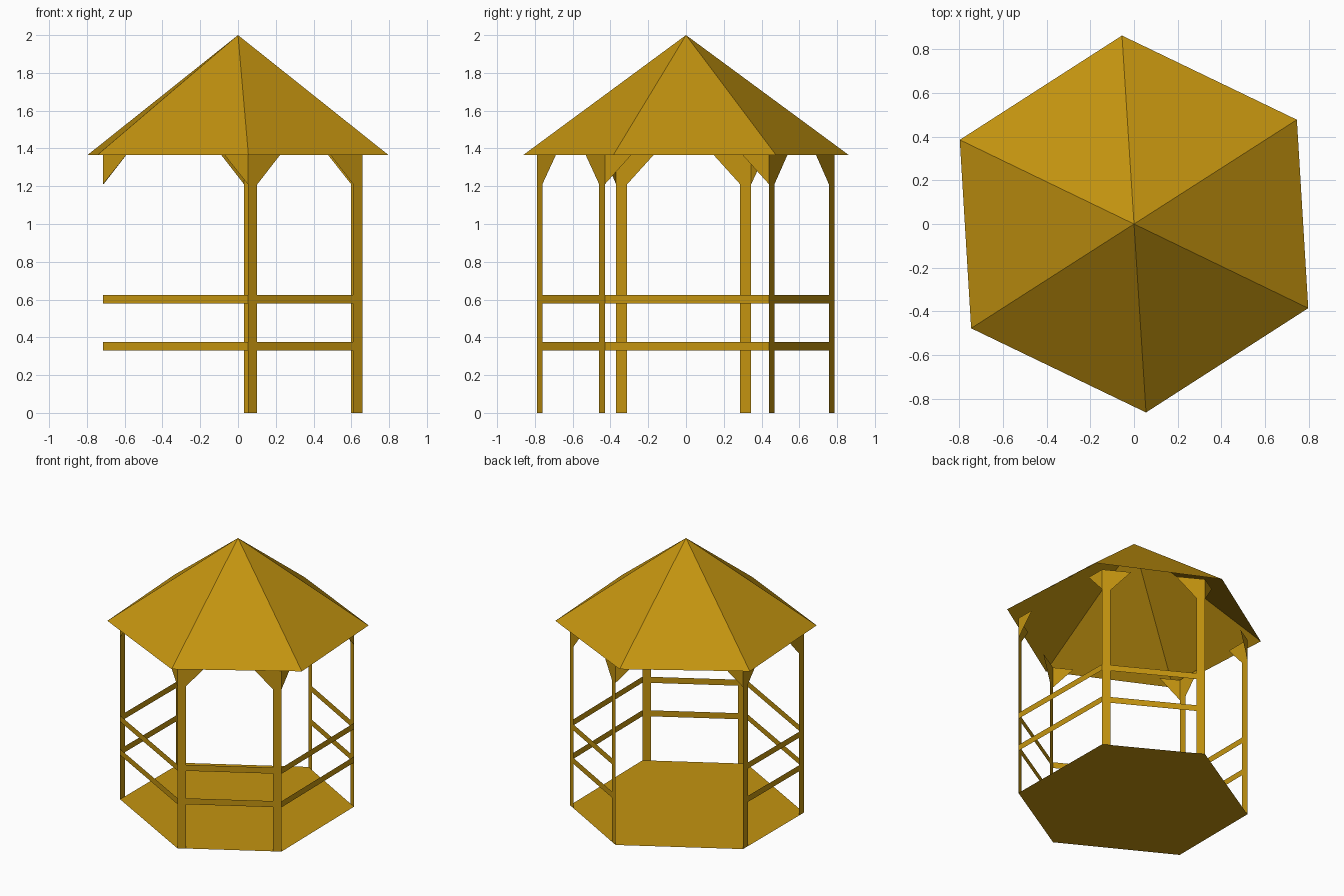
import bpy
import bmesh
from mathutils import Vector

cube = bpy.data.objects.get("Cube")
if cube:
    bpy.data.objects.remove(cube, do_unlink=True)

# Single golden wood colour
wood = bpy.data.materials.new("golden_wood")
wood.use_nodes = True
colour = (0.55, 0.295, 0.005, 1)
wood.diffuse_color = colour
wood.node_tree.nodes["Principled BSDF"].inputs["Base Color"].default_value = colour

EAVE, PEAK = 1.365, 2.0
BRACE_LOW, BRACE_RUN = 1.21, 0.14
POST = 0.058
RAILS = ((0.33, 0.375), (0.58, 0.625))


def build(name, polygons):
    """Make one flat-shaded object from a list of polygons."""
    bm = bmesh.new()
    for points in polygons:
        bm.faces.new([bm.verts.new(p) for p in points])
    bmesh.ops.remove_doubles(bm, verts=bm.verts, dist=0.0001)
    mesh = bpy.data.meshes.new(name)
    bm.to_mesh(mesh)
    bm.free()
    mesh.materials.append(wood)
    obj = bpy.data.objects.new(name, mesh)
    bpy.context.collection.objects.link(obj)


def on_wall(a, b, outline):
    """Place (distance, height) points on the wall line from a to b."""
    step = (b - a).normalized()
    return [(*(a + step * d), z) for d, z in outline]


def board(a, b, start, end, low, high):
    return on_wall(a, b, [(start, low), (end, low), (end, high), (start, high)])


# Floor corners, counter-clockwise from the front
corners = [Vector(p) for p in ((0.052, -0.79), (0.66, -0.43), (0.65, 0.44),
                               (0.032, 0.785), (-0.712, 0.345), (-0.715, -0.37))]
build("floor", [[(*c, 0) for c in corners]])

# Pyramid roof, open underneath
half = [Vector(p) for p in ((0.055, -0.862), (0.797, -0.385), (0.745, 0.477))]
eaves = half + [-p for p in half]
build("roof", [[(*eaves[i], EAVE), (*eaves[(i + 1) % 6], EAVE), (0, 0, PEAK)]
               for i in range(6)])

# Walls: every other side carries posts, and one side is the open entrance
ENTRANCE = 3
for i, a in enumerate(corners):
    b = corners[(i + 1) % 6]
    length = (b - a).length
    inset = POST if i % 2 == 0 else 0

    if inset:
        build(f"posts_{i}", [board(a, b, 0, POST, 0, EAVE),
                             board(a, b, length - POST, length, 0, EAVE)])
    if i != ENTRANCE:
        build(f"rails_{i}", [board(a, b, inset, length - inset, low, high)
                             for low, high in RAILS])

    # Triangular corner braces under the eaves
    near, far = inset, length - inset
    build(f"braces_{i}", [
        on_wall(a, b, [(near, BRACE_LOW), (near + BRACE_RUN, EAVE), (near, EAVE)]),
        on_wall(a, b, [(far, BRACE_LOW), (far, EAVE), (far - BRACE_RUN, EAVE)]),
    ])
